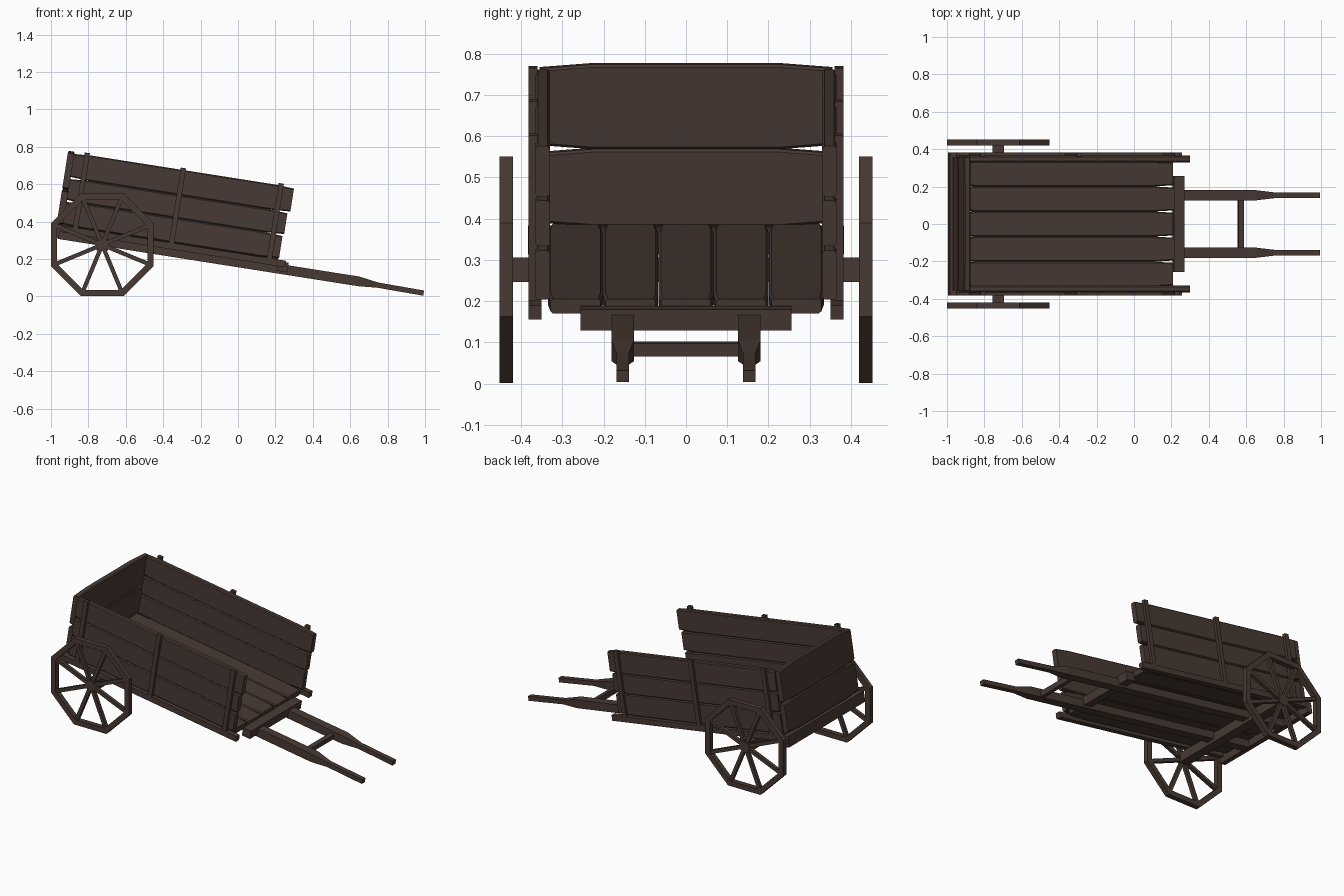
import bpy, bmesh, math
from mathutils import Matrix, Vector

if "Cube" in bpy.data.objects:
    bpy.data.objects.remove(bpy.data.objects["Cube"])

wood = bpy.data.materials.new("dark brown wood")
wood.diffuse_color = (0.064, 0.041, 0.033, 1)
wood.use_nodes = True
wood.node_tree.nodes["Principled BSDF"].inputs["Base Color"].default_value = wood.diffuse_color

# Cart frame: origin on the axle, tipped forward so the handles rest on the ground
AXLE = Vector((-0.726, 0, 0.276))
TILT = Matrix.Translation(AXLE) @ Matrix.Rotation(math.radians(8.95), 4, 'Y')


def loft(name, rings, matrix=TILT, closed=False):
    """Skin a list of equal-sized vertex rings; cap the ends unless closed."""
    bm = bmesh.new()
    loops = [[bm.verts.new(p) for p in r] for r in rings]
    n = len(loops[0])
    pairs = list(zip(loops, loops[1:] + (loops[:1] if closed else [])))
    for a, b in pairs:
        for i in range(n):
            bm.faces.new((a[i], a[(i + 1) % n], b[(i + 1) % n], b[i]))
    if not closed:
        bm.faces.new(loops[0])
        bm.faces.new(loops[-1])
    bmesh.ops.recalc_face_normals(bm, faces=bm.faces)
    bm.transform(matrix)
    mesh = bpy.data.meshes.new(name)
    bm.to_mesh(mesh)
    bm.free()
    mesh.materials.append(wood)
    ob = bpy.data.objects.new(name, mesh)
    bpy.context.collection.objects.link(ob)
    return ob


def box(name, x, y, z, matrix=TILT):
    rings = [[(u, y[0], z[0]), (u, y[1], z[0]), (u, y[1], z[1]), (u, y[0], z[1])] for u in x]
    return loft(name, rings, matrix)


def plank(name, x, y, z, axis=0, end=0.1, taper=0.006, c=0.006):
    """Chamfered board along an axis, narrowing in its wide direction at both ends."""
    spans = [x, y, z]
    l0, l1 = spans[axis]
    i, j = [k for k in range(3) if k != axis]
    (a0, a1), (b0, b1) = spans[i], spans[j]
    wide_a = a1 - a0 > b1 - b0
    rings = []
    for pos, t in ((l0, taper), (l0 + end, 0), (l1 - end, 0), (l1, taper)):
        ta, tb = (t, 0) if wide_a else (0, t)
        p0, p1, q0, q1 = a0 + ta, a1 - ta, b0 + tb, b1 - tb
        ring = []
        for a, b in ((p0 + c, q0), (p1 - c, q0), (p1, q0 + c), (p1, q1 - c),
                     (p1 - c, q1), (p0 + c, q1), (p0, q1 - c), (p0, q0 + c)):
            v = [0, 0, 0]
            v[axis], v[i], v[j] = pos, a, b
            ring.append(v)
        rings.append(ring)
    return loft(name, rings)


# Floor boards
for k in range(5):
    y = -0.335 + k * 0.134
    plank(f"floor_board_{k}", (-0.235, 0.935 + 0.006 * (k % 2)), (y, y + 0.1335), (0.04, 0.076))

# Back boards
for k, z in enumerate(((0.07, 0.26), (0.26, 0.468))):
    plank(f"back_board_{k}", (-0.258, -0.222), (-0.355, 0.355), z, axis=1, end=0.13, taper=0.01)

# Rear and front cross bars, brace between the handles, axle
box("rear_bar", (-0.272, -0.235), (-0.383, 0.383), (0.0, 0.066))
box("front_bar", (0.943, 1.0), (-0.256, 0.256), (0.008, 0.06))
box("handle_brace", (1.297, 1.325), (-0.14, 0.14), (-0.004, 0.028))
box("axle", (-0.03, 0.03), (-0.43, 0.43), (-0.03, 0.03), Matrix.Translation(AXLE))

for s, side in ((-1, "right"), (1, "left")):
    # Side boards
    for k, (z0, z1, u) in enumerate(((0.07, 0.202, 0.945), (0.202, 0.326, 0.952), (0.326, 0.462, 0.966))):
        y = sorted((s * 0.33, s * 0.365))
        plank(f"side_board_{side}_{k}", (-0.225, u), y, (z0, z1))
    # Lower rail and upright battens
    box(f"side_rail_{side}", (-0.235, 0.985), sorted((s * 0.35, s * 0.382)), (0.033, 0.068))
    for k, u in enumerate((-0.155, 0.365, 0.895)):
        box(f"batten_{side}_{k}", (u - 0.014, u + 0.014), sorted((s * 0.36, s * 0.382)), (0.05, 0.473))
    # Long beam thinning into a handle
    rings = []
    for u, y0, y1, z0, z1 in ((-0.24, 0.126, 0.181, -0.006, 0.046), (1.385, 0.126, 0.181, -0.006, 0.046),
                              (1.49, 0.138, 0.169, 0.002, 0.03), (1.738, 0.138, 0.169, -0.002, 0.026)):
        rings.append([(u, s * y0, z0), (u, s * y1, z0), (u, s * y1, z1), (u, s * y0, z1)])
    loft(f"handle_beam_{side}", rings)

    # Eight-sided wheel: rim, spokes to the corners, hub
    at = Matrix.Translation((AXLE.x, s * 0.436, AXLE.z))
    rings = []
    for k in range(8):
        a = math.radians(22.5 + 45 * k)
        rings.append([(r * math.cos(a), y, r * math.sin(a))
                      for r, y in ((0.262, -0.016), (0.297, -0.016), (0.297, 0.016), (0.262, 0.016))])
    loft(f"wheel_rim_{side}", rings, at, closed=True)
    for k in range(8):
        turn = at @ Matrix.Rotation(math.radians(22.5 + 45 * k), 4, 'Y')
        box(f"spoke_{side}_{k}", (0.01, 0.275), (-0.011, 0.011), (-0.011, 0.011), turn)
    hub = [[(0.036 * math.cos(math.radians(22.5 + 45 * k)), y, 0.036 * math.sin(math.radians(22.5 + 45 * k)))
            for k in range(8)] for y in (-0.015, 0.015)]
    loft(f"wheel_hub_{side}", hub, at)
